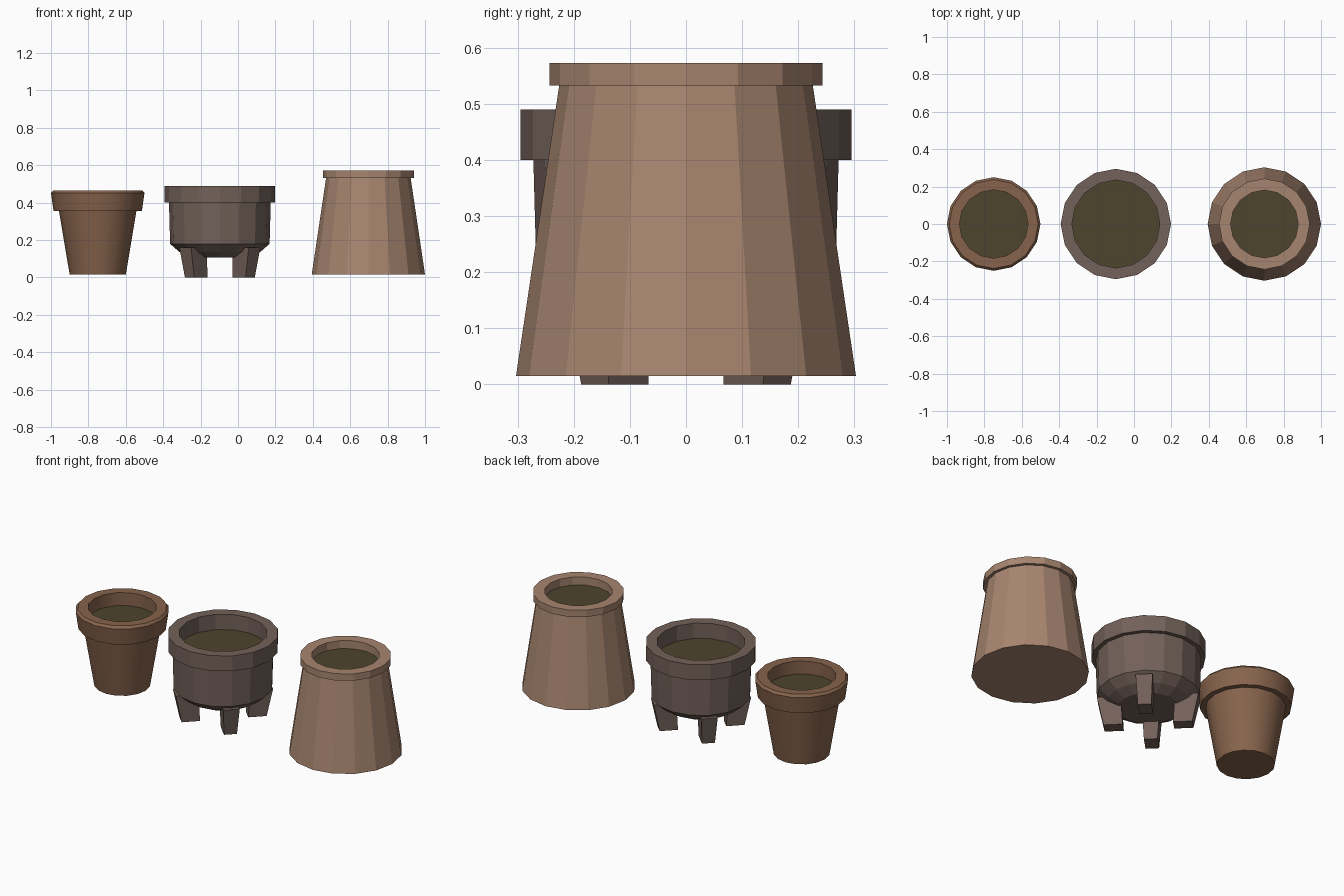
import bpy, bmesh, math
from mathutils import Matrix

if "Cube" in bpy.data.objects:
    bpy.data.objects.remove(bpy.data.objects["Cube"])

SIDES = 16


def material(name, rgb):
    m = bpy.data.materials.new(name)
    m.diffuse_color = (*rgb, 1)
    m.use_nodes = True
    m.node_tree.nodes["Principled BSDF"].inputs["Base Color"].default_value = m.diffuse_color
    return m


def make_object(name, bm, mat, x):
    bmesh.ops.recalc_face_normals(bm, faces=bm.faces)
    mesh = bpy.data.meshes.new(name)
    bm.to_mesh(mesh)
    bm.free()
    mesh.materials.append(mat)
    ob = bpy.data.objects.new(name, mesh)
    ob.location.x = x
    bpy.context.collection.objects.link(ob)
    return ob


def lathe(name, profile, mat, x):
    """Revolve (radius, z) points and cap both ends."""
    bm = bmesh.new()
    rings = []
    for r, z in profile:
        rings.append([bm.verts.new((r * math.cos(2 * math.pi * i / SIDES),
                                    r * math.sin(2 * math.pi * i / SIDES), z))
                      for i in range(SIDES)])
    for a, b in zip(rings, rings[1:]):
        for i in range(SIDES):
            j = (i + 1) % SIDES
            bm.faces.new((a[i], a[j], b[j], b[i]))
    bm.faces.new(rings[0])
    bm.faces.new(rings[-1])
    return make_object(name, bm, mat, x)


def soil_disc(name, r, z, x):
    bm = bmesh.new()
    bmesh.ops.create_circle(bm, cap_ends=True, segments=SIDES, radius=r,
                            matrix=Matrix.Translation((0, 0, z)) @ Matrix.Rotation(math.pi / 2, 4, 'Z'))
    ob = make_object(name, bm, soil, x)
    if ob.data.polygons[0].normal.z < 0:
        ob.data.flip_normals()


def leg(name, angle, mat, x):
    """Tapered block splayed outwards along its diagonal."""
    bm = bmesh.new()
    bmesh.ops.create_cube(bm, size=1)
    for v in bm.verts:
        top = v.co.z > 0
        r_in, r_out, w, z = (0.14, 0.262, 0.088, 0.16) if top else (0.13, 0.229, 0.07, 0.0)
        v.co = (r_out if v.co.x > 0 else r_in, math.copysign(w / 2, v.co.y), z)
    bmesh.ops.rotate(bm, verts=bm.verts, matrix=Matrix.Rotation(angle, 3, 'Z'))
    make_object(name, bm, mat, x)


terracotta = material("terracotta", (0.24, 0.125, 0.072))
stoneware = material("stoneware", (0.17, 0.12, 0.10))
pale_clay = material("pale_clay", (0.39, 0.235, 0.16))
soil = material("soil", (0.075, 0.058, 0.026))

# Classic flower pot, smooth shaded
pot = lathe("classic_pot", [(0.15, 0.015), (0.207, 0.355), (0.236, 0.355), (0.25, 0.452),
                            (0.238, 0.466), (0.183, 0.466), (0.183, 0.388)], terracotta, -0.75)
soil_disc("classic_pot_soil", 0.183, 0.39, -0.75)
bpy.context.view_layer.objects.active = pot
pot.select_set(True)
bpy.ops.object.shade_smooth_by_angle(angle=math.radians(30))
pot.select_set(False)

# Footed bowl with heavy rim and four legs
lathe("footed_pot", [(0.16, 0.107), (0.217, 0.137), (0.266, 0.18), (0.272, 0.40), (0.295, 0.40),
                     (0.295, 0.49), (0.235, 0.49), (0.235, 0.398)], stoneware, -0.097)
soil_disc("footed_pot_soil", 0.235, 0.40, -0.097)
for i in range(4):
    leg(f"footed_pot_leg_{i + 1}", math.pi / 4 + i * math.pi / 2, stoneware, -0.097)

# Tall pot that widens downwards
lathe("tall_pot", [(0.303, 0.015), (0.226, 0.533), (0.243, 0.533), (0.243, 0.573),
                   (0.181, 0.573), (0.181, 0.523)], pale_clay, 0.697)
soil_disc("tall_pot_soil", 0.181, 0.526, 0.697)
